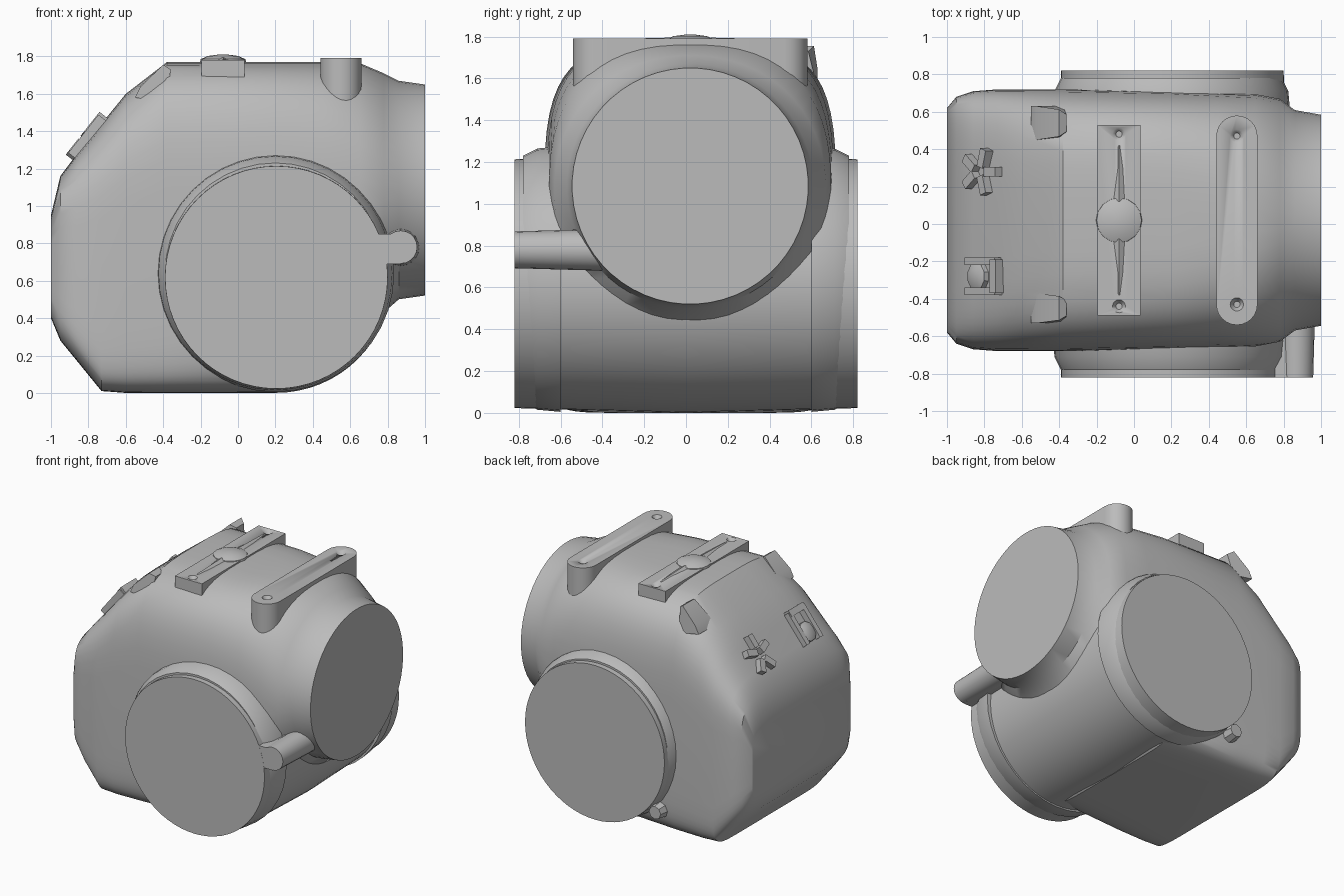
import bpy, bmesh, math
from mathutils import Matrix, Vector

cube = bpy.data.objects.get("Cube")
if cube:
    bpy.data.objects.remove(cube, do_unlink=True)

metal = bpy.data.materials.new("cast grey metal")
metal.use_nodes = True
GREY = (0.5, 0.5, 0.5, 1)
metal.diffuse_color = GREY
for node in metal.node_tree.nodes:
    if node.type == 'BSDF_PRINCIPLED':
        node.inputs["Base Color"].default_value = GREY


def finish(name, bm, angle=30):
    """Turn a bmesh into a shaded, coloured object."""
    bmesh.ops.recalc_face_normals(bm, faces=bm.faces)
    mesh = bpy.data.meshes.new(name)
    bm.to_mesh(mesh)
    bm.free()
    mesh.materials.append(metal)
    obj = bpy.data.objects.new(name, mesh)
    bpy.context.collection.objects.link(obj)
    bpy.ops.object.select_all(action='DESELECT')
    obj.select_set(True)
    bpy.context.view_layer.objects.active = obj
    bpy.ops.object.shade_smooth_by_angle(angle=math.radians(angle))
    return obj


def loft(name, rings, angle=30):
    """Skin a list of equal closed rings and cap both ends."""
    bm = bmesh.new()
    loops = [[bm.verts.new(p) for p in ring] for ring in rings]
    n = len(loops[0])
    for a, b in zip(loops, loops[1:]):
        for i in range(n):
            j = (i + 1) % n
            bm.faces.new((a[i], a[j], b[j], b[i]))
    bm.faces.new(loops[0])
    bm.faces.new(loops[-1])
    return finish(name, bm, angle)


def turned(name, centre, axis, steps, sides=32):
    """Round part: steps are (distance along axis, radius)."""
    rot = Vector(axis).to_track_quat('Z', 'Y').to_matrix()
    rings = []
    for d, r in steps:
        ring = []
        for i in range(sides):
            t = math.tau * i / sides
            ring.append(Vector(centre) + rot @ Vector((r * math.cos(t), r * math.sin(t), d)))
        rings.append(ring)
    return loft(name, rings)


def block(name, centre, size, rotation=Matrix()):
    bm = bmesh.new()
    bmesh.ops.create_cube(bm, size=1, matrix=Matrix.Translation(centre) @ rotation
                          @ Matrix.Diagonal((*size, 1)))
    return finish(name, bm)


def stadium(name, x, y0, y1, r, z0, z1):
    """Upright bar with round ends, running along y."""
    ring = []
    for cy, start in ((y1, 0), (y0, math.pi)):
        for i in range(13):
            t = start + math.pi * i / 12
            ring.append((x + r * math.cos(t), cy + r * math.sin(t)))
    return loft(name, [[(px, py, z) for px, py in ring] for z in (z0, z1)])


def drill(obj, x, y, z, r, depth):
    """Sink a tapered screw hole into the top of a part."""
    cutter = turned("hole_cutter", (x, y, z), (0, 0, 1), [(-depth, r * 0.4), (0.01, r)], 16)
    mod = obj.modifiers.new("hole", 'BOOLEAN')
    mod.operation = 'DIFFERENCE'
    mod.object = cutter
    bpy.context.view_layer.objects.active = obj
    bpy.ops.object.modifier_apply(modifier=mod.name)
    bpy.data.objects.remove(cutter, do_unlink=True)


def section(x, low, high, width, n_top, n_low, sides=56):
    """Rounded cross-section, squarer as the exponents grow."""
    ring = []
    mid, half = (low + high) / 2, (high - low) / 2
    for i in range(sides):
        t = math.tau * (i + 0.5) / sides
        c, s = math.cos(t), math.sin(t)
        n = n_top if s > 0 else n_low
        ring.append((x, 0.02 + width * math.copysign(abs(c) ** (2 / n), c),
                     mid + half * math.copysign(abs(s) ** (2 / n), s)))
    return ring


# Main casing: boxy at one end, blending into a round neck
loft("main_casing", [section(*s) for s in (
    (-1.0, 0.40, 0.95, 0.60, 7, 7),
    (-0.95, 0.28, 1.16, 0.66, 6, 8),
    (-0.86, 0.17, 1.28, 0.69, 5, 9),
    (-0.73, 0.01, 1.44, 0.70, 4.6, 10),
    (-0.60, 0.0, 1.60, 0.70, 4.3, 10),
    (-0.38, 0.0, 1.77, 0.70, 4, 10),
    (0.20, 0.0, 1.77, 0.69, 3.8, 8),
    (0.45, 0.20, 1.77, 0.68, 3.2, 4),
    (0.65, 0.36, 1.765, 0.675, 2.5, 2.5),
    (0.78, 0.43, 1.71, 0.65, 2.1, 2.1),
    (0.86, 0.50, 1.67, 0.59, 2, 2),
    (1.0, 0.52, 1.65, 0.565, 2, 2))], 35)

# Cross drum with a very slight barrel
turned("cross_drum", (0.205, 0, 0.618), (0, 1, 0),
       [(-0.82, 0.595), (0, 0.617), (0.82, 0.595)], 64)

# Fillet collars where the drum leaves the casing
for side in (-1, 1):
    turned("drum_collar", (0.20, 0, 0.64), (0, side, 0), [(0.6, 0.635), (0.71, 0.625), (0.78, 0.59)], 40)

# Lug beside the drum front, with its web
turned("front_lug", (0.87, 0, 0.78), (0, 1, 0), [(-0.82, 0.088), (-0.40, 0.10)], 20)
block("front_lug_web", (0.77, -0.61, 0.77), (0.20, 0.419, 0.16))
turned("back_lug", (-0.28, 0, 0.19), (0, 1, 0), [(0.6, 0.08), (0.78, 0.05)], 8)

# Raised mounting bar on two posts
bar = stadium("mounting_bar", 0.55, -0.43, 0.47, 0.11, 1.45, 1.79)
for y in (-0.43, 0.47):
    drill(bar, 0.55, y, 1.79, 0.042, 0.03)

# Low plate with central dome and tapered ribs
plate = block("top_plate", (-0.08, 0.02, 1.69), (0.23, 1.02, 0.18))
for y in (-0.44, 0.48):
    drill(plate, -0.08, y, 1.78, 0.042, 0.025)
turned("plate_dome", (-0.08, 0.02, 1.76), (0, 0, 1),
       [(0, 0.125), (0.025, 0.12), (0.042, 0.08), (0.05, 0.02)], 16)
for side in (-1, 1):
    ribs = []
    for d, w, h in ((0.1, 0.05, 0.03), (0.4, 0.01, 0.022)):
        y = 0.02 + side * d
        ribs.append([(-0.08 - w, y, 1.77), (-0.08 + w, y, 1.77), (-0.08, y, 1.765 + h)])
    loft("plate_rib", ribs)

# Small gussets on the shoulder corners
for y, w in ((0.54, 0.18), (-0.45, 0.16)):
    loft("shoulder_gusset", [
        [(-0.55, y + e, 1.58), (-0.52, y + e, 1.64), (-0.40, y + e * 0.8, 1.755),
         (-0.36, y + e * 0.5, 1.73), (-0.38, y + e, 1.55)] for e in (-w / 2, w / 2)])

# Small fittings on the sloping face
tilt = Matrix.Rotation(-math.atan2(0.43, 0.34), 4, 'Y')
normal = tilt.to_3x3() @ Vector((0, 0, 1))


def on_slope(along, y, lift=0.0):
    base = Vector((-0.94, y, 1.17)) + tilt.to_3x3() @ Vector((along, 0, 0))
    return base + normal * lift


for y in (-0.36, -0.20):
    block("latch_wall", on_slope(0.24, y, 0.01), (0.26, 0.04, 0.07), tilt)
block("latch_end", on_slope(0.36, -0.28, 0.01), (0.05, 0.18, 0.08), tilt)
turned("latch_button", on_slope(0.19, -0.28), normal, [(-0.03, 0.08), (0.03, 0.075), (0.045, 0.04)], 10)
for k in range(5):
    t = math.tau * k / 5
    spin = tilt @ Matrix.Rotation(t, 4, 'Z')
    block("broken_clip", on_slope(0.23 + 0.1 * math.cos(t), 0.28 + 0.075 * math.sin(t), 0.015),
          (0.10, 0.05, 0.07), spin)
